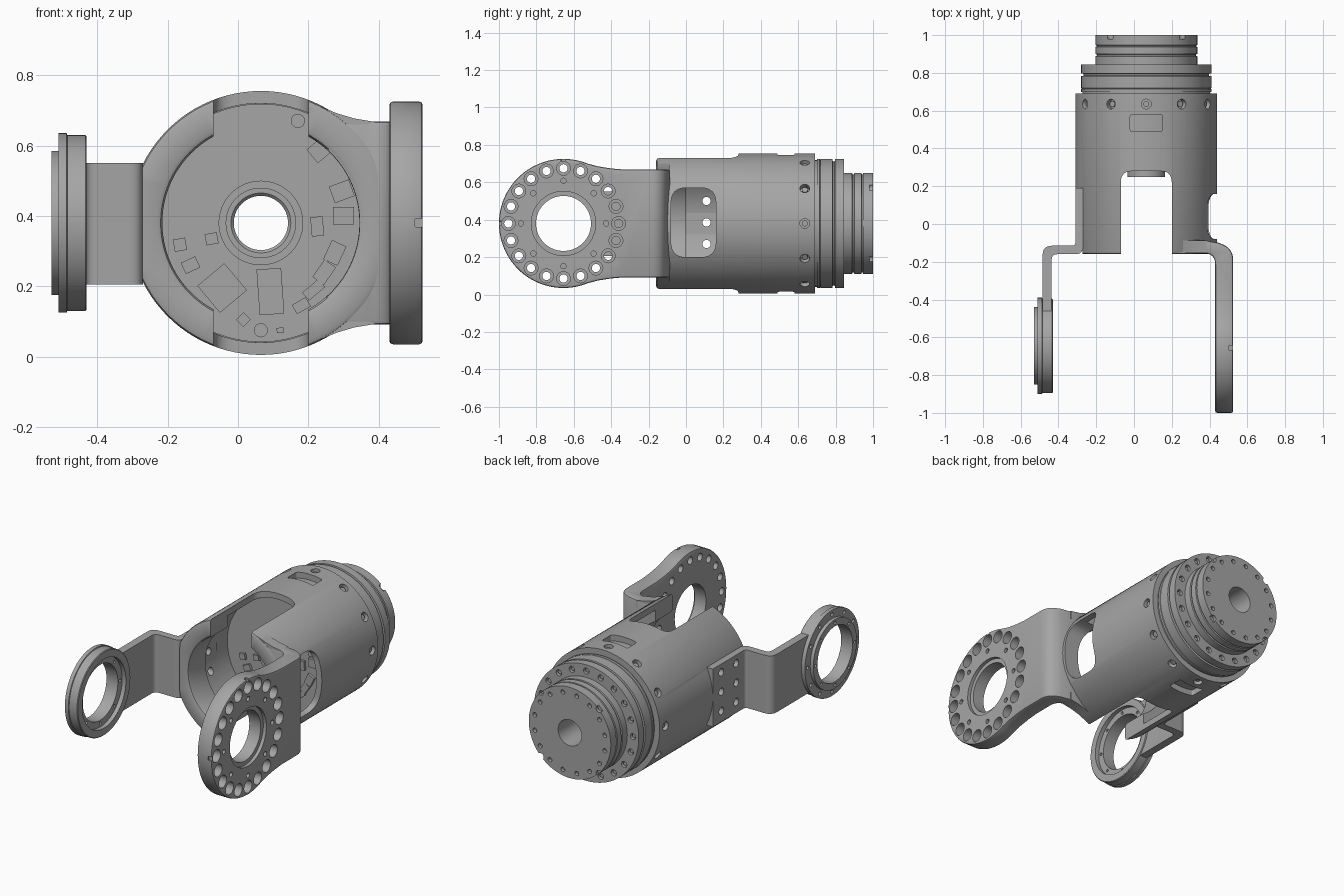
import bpy, bmesh
from math import sin, cos, tan, pi, radians
from mathutils import Vector, Matrix

cube = bpy.data.objects.get("Cube")
if cube:
    bpy.data.objects.remove(cube, do_unlink=True)

grey = bpy.data.materials.new("machined grey")
grey.use_nodes = True
grey.diffuse_color = (0.38, 0.38, 0.38, 1)
grey.node_tree.nodes["Principled BSDF"].inputs["Base Color"].default_value = (0.38, 0.38, 0.38, 1)

CX, CZ = 0.065, 0.38          # body axis, running along y
BIG_Y, SMALL_Y = -0.655, -0.645   # ring centres


def finish(name, bm):
    bmesh.ops.recalc_face_normals(bm, faces=bm.faces)
    mesh = bpy.data.meshes.new(name)
    bm.to_mesh(mesh)
    bm.free()
    mesh.materials.append(grey)
    ob = bpy.data.objects.new(name, mesh)
    bpy.context.collection.objects.link(ob)
    return ob


def place(axis, a, b, t):
    return {"X": (t, a, b), "Y": (a, t, b), "Z": (a, b, t)}[axis]


def rounded(corners, steps=6):
    """Polygon from (x, y) or (x, y, fillet radius) corners."""
    out = []
    for i, c in enumerate(corners):
        p = Vector(c[:2])
        if len(c) < 3:
            out.append(p)
            continue
        d1 = (Vector(corners[i - 1][:2]) - p).normalized()
        d2 = (Vector(corners[(i + 1) % len(corners)][:2]) - p).normalized()
        t = c[2] / tan(d1.angle(d2) / 2)
        for k in range(steps + 1):
            u = k / steps
            out.append(p + d1 * t * (1 - u) ** 2 + d2 * t * u ** 2)
    return out


def rect(x0, x1, y0, y1, r):
    return rounded([(x0, y0, r), (x1, y0, r), (x1, y1, r), (x0, y1, r)])


def prism(name, axis, pts, lo, hi):
    bm = bmesh.new()
    ends = [[bm.verts.new(place(axis, p[0], p[1], t)) for p in pts] for t in (lo, hi)]
    for e in ends:
        bm.faces.new(e)
    for i in range(len(pts)):
        bm.faces.new((ends[0][i - 1], ends[0][i], ends[1][i], ends[1][i - 1]))
    return finish(name, bm)


def lathe(name, axis, ca, cb, profile, n=96):
    """Closed (radius, position) profile turned about an axis."""
    bm = bmesh.new()
    rings = [[bm.verts.new(place(axis, ca + r * cos(2 * pi * k / n), cb + r * sin(2 * pi * k / n), t))
              for k in range(n)] for r, t in profile]
    for i in range(len(rings)):
        for k in range(n):
            bm.faces.new((rings[i - 1][k - 1], rings[i - 1][k], rings[i][k], rings[i][k - 1]))
    return finish(name, bm)


def rods(name, items, seg=20):
    """Cylinders from (start, end, radius)."""
    bm = bmesh.new()
    for a, b, r in items:
        a, b = Vector(a), Vector(b)
        m = Matrix.Translation((a + b) / 2) @ (b - a).to_track_quat("Z", "Y").to_matrix().to_4x4()
        bmesh.ops.create_cone(bm, cap_ends=True, segments=seg, radius1=r, radius2=r,
                              depth=(b - a).length, matrix=m)
    return finish(name, bm)


def circle_rods(name, axis, ca, cb, radius, count, lo, hi, r, start=0.0):
    items = []
    for k in range(count):
        a = start + 2 * pi * k / count
        u, v = ca + radius * cos(a), cb + radius * sin(a)
        items.append((place(axis, u, v, lo), place(axis, u, v, hi), r))
    return rods(name, items)


def apply(ob, mod):
    bpy.context.view_layer.objects.active = ob
    bpy.ops.object.modifier_apply(modifier=mod.name)


def boolean(ob, tool, op="DIFFERENCE"):
    mod = ob.modifiers.new("cut", "BOOLEAN")
    mod.operation, mod.solver, mod.object = op, "EXACT", tool
    apply(ob, mod)
    bpy.data.objects.remove(tool, do_unlink=True)


def bevel(ob, width):
    mod = ob.modifiers.new("edge", "BEVEL")
    mod.width, mod.segments, mod.limit_method, mod.angle_limit = width, 2, "ANGLE", radians(40)
    apply(ob, mod)


def side_window():
    return prism("cutter", "X", rect(-0.08, 0.16, 0.2, 0.57, 0.08), 0.2, 0.7)


# Hollow body with a thick front lip
body = lathe("body_shell", "Y", CX, CZ, [
    (0.28, -0.145), (0.285, -0.155), (0.295, -0.16), (0.36, -0.16), (0.371, -0.155), (0.375, -0.145),
    (0.375, 0.69), (0.34, 0.69), (0.34, 0), (0.28, 0)])
boolean(body, prism("cutter", "Z", rect(-0.07, 0.2, -0.4, 0.28, 0.06), -0.3, 1))
boolean(body, side_window())
boolean(body, prism("cutter", "Z", rect(-0.02, 0.15, 0.49, 0.58, 0.012), -0.3, 1))
boolean(body, prism("cutter", "X", rect(-0.4, 0.19, 0.205, 0.55, 0.01), -0.6, -0.272))
boolean(body, rods("cutter", [((-0.5, 0.11, z), (0, 0.11, z), 0.022) for z in (0.27, 0.385, 0.5)]))


def radial(r0, r1, rad):
    return [((CX + r0 * cos(a), 0.635, CZ + r0 * sin(a)), (CX + r1 * cos(a), 0.635, CZ + r1 * sin(a)), rad)
            for a in (pi * k / 6 for k in range(12))]


boolean(body, rods("cutter", radial(0.3, 0.42, 0.026)))
rods("body_screws", radial(0.33, 0.36, 0.016), 12)

# Drive unit inside and behind the body
drive = lathe("drive_unit", "Y", CX, CZ, [
    (0.077, 0.29), (0.3385, 0.29), (0.3385, 0.7), (0.345, 0.7), (0.345, 0.715), (0.34, 0.717), (0.345, 0.72),
    (0.345, 0.783), (0.332, 0.785), (0.332, 0.795), (0.345, 0.797), (0.345, 0.845),
    (0.27, 0.845), (0.27, 0.888), (0.262, 0.89), (0.262, 0.898), (0.27, 0.9),
    (0.27, 0.938), (0.262, 0.94), (0.262, 0.945), (0.27, 0.947), (0.27, 1), (0.077, 1)])
boolean(drive, circle_rods("cutter", "Y", CX, CZ, 0.308, 20, 0.825, 0.9, 0.018))
boolean(drive, circle_rods("cutter", "Y", CX, CZ, 0.235, 16, 0.98, 1.1, 0.013, pi / 16))
boolean(drive, circle_rods("cutter", "Y", CX, CZ, 0.272, 4, 0.98, 1.1, 0.02, pi / 4))
circle_rods("rear_screws", "Y", CX, CZ, 0.308, 20, 0.82, 0.835, 0.011)

# Hub and circuit board parts inside
lathe("front_hub", "Y", CX, CZ, [(0.077, 0.3), (0.12, 0.3), (0.12, 0.28), (0.1, 0.28), (0.1, 0.25),
                                 (0.085, 0.25), (0.077, 0.258)])
chips = [(-0.165, 0.318, 0.035, 0.035, 10), (-0.075, 0.335, 0.035, 0.032, 10), (-0.135, 0.26, 0.045, 0.035, 25),
         (-0.045, 0.195, 0.1, 0.1, 40), (0.092, 0.185, 0.07, 0.13, 4), (0.225, 0.37, 0.035, 0.055, 5),
         (0.275, 0.295, 0.045, 0.06, -25), (0.245, 0.24, 0.04, 0.06, -35), (0.215, 0.19, 0.03, 0.06, -50),
         (0.18, 0.145, 0.045, 0.03, 30), (0.015, 0.105, 0.03, 0.03, 45), (0.12, 0.075, 0.02, 0.015, 5),
         (0.23, 0.585, 0.05, 0.05, 40), (0.295, 0.47, 0.06, 0.05, 20), (0.3, 0.4, 0.06, 0.05, 0)]
for i, (x, z, w, h, deg) in enumerate(chips):
    c, s = cos(radians(deg)), sin(radians(deg))
    pts = [(x + u * w / 2 * c - v * h / 2 * s, z + u * w / 2 * s + v * h / 2 * c)
           for u, v in ((-1, -1), (1, -1), (1, 1), (-1, 1))]
    prism("board_chip_%d" % (i + 1), "Y", pts, 0.275, 0.292)
rods("board_screws", [((x, 0.275, z), (x, 0.3, z), 0.02) for x, z in ((0.17, 0.67), (0.065, 0.075))])

# Left arm: bent section trimmed by its side outline
arm = prism("left_arm", "Z", rounded([
    (0.25, -0.155), (0.43, -0.155, 0.06), (0.43, -1.1), (0.525, -1.1), (0.525, -0.13, 0.09),
    (0.45, -0.1), (0.37, -0.085), (0.25, -0.085)]), -0.1, 0.9)
arc = [(BIG_Y + 0.345 * cos(radians(a)), CZ + 0.345 * sin(radians(a))) for a in range(68, 293, 4)]
neck = [(-0.47, 0.075), (-0.4, 0.086), (-0.33, 0.092), (0, 0.092)]
outline = arc + neck + [(y, 2 * CZ - z) for y, z in reversed(neck)]
boolean(arm, prism("cutter", "X", outline, 0, 0.8), "INTERSECT")
bevel(arm, 0.01)
boolean(arm, rods("cutter", [((CX, -0.3, CZ), (CX, 0.1, CZ), 0.281)], 96))
boolean(arm, rods("cutter", [((0.3, BIG_Y, CZ), (0.7, BIG_Y, CZ), 0.147)], 64))
boolean(arm, rods("cutter", [((0.505, BIG_Y, CZ), (0.7, BIG_Y, CZ), 0.172)], 64))
boolean(arm, circle_rods("cutter", "X", BIG_Y, CZ, 0.295, 20, 0.3, 0.7, 0.022))
boolean(arm, circle_rods("cutter", "X", BIG_Y, CZ, 0.295, 20, 0.475, 0.7, 0.037))
boolean(arm, circle_rods("cutter", "X", BIG_Y, CZ, 0.228, 8, 0.5, 0.7, 0.014))
boolean(arm, prism("cutter", "Z", rect(0.503, 0.6, BIG_Y - 0.012, BIG_Y + 0.012, 0.004), 0.715, 0.8))
boolean(arm, prism("cutter", "Y", rect(0.503, 0.6, CZ - 0.012, CZ + 0.012, 0.004), -1.1, -0.99))

# Blends between the body and the left arm
blend = [(0.18, 0.735), (0.23, 0.713), (0.28, 0.692), (0.33, 0.677), (0.39, 0.667), (0.39, 0.62), (0.25, 0.64)]
for name, flip in (("upper_blend", False), ("lower_blend", True)):
    pts = [(x, 2 * CZ - z if flip else z) for x, z in blend]
    prism(name, "Y", [p for p in pts if p[0] > 0.2], -0.154, -0.087)

# Right bracket: bent strip screwed to the body
bracket = prism("right_bracket", "Z", rounded([
    (-0.31, 0.19), (-0.31, -0.115, 0.02), (-0.484, -0.115, 0.05), (-0.484, SMALL_Y),
    (-0.436, SMALL_Y), (-0.436, -0.16, 0.03), (-0.27, -0.16, 0.04), (-0.27, 0.19)]), 0.205, 0.55)
boolean(bracket, rods("cutter", [((-0.6, SMALL_Y, CZ), (-0.3, SMALL_Y, CZ), 0.21)], 64))
boolean(bracket, rods("cutter", [((-0.5, 0.11, z), (0, 0.11, z), 0.022) for z in (0.27, 0.385, 0.5)]))
boolean(bracket, rods("cutter", [((-0.4, -0.03, z), (-0.285, -0.03, z), 0.022) for z in (0.27, 0.385, 0.5)]))

# Right ring with stepped flange
ring = lathe("right_ring", "X", SMALL_Y, CZ, [
    (0.246, -0.43), (0.25, -0.434), (0.25, -0.485), (0.255, -0.487), (0.255, -0.51), (0.205, -0.51),
    (0.205, -0.53), (0.165, -0.53), (0.165, -0.455), (0.205, -0.455), (0.205, -0.43)])
boolean(ring, circle_rods("cutter", "X", SMALL_Y, CZ, 0.23, 12, -0.6, -0.495, 0.011))
boolean(ring, circle_rods("cutter", "X", SMALL_Y, CZ, 0.185, 8, -0.6, -0.4, 0.009))

# Smooth curved faces, keep edges sharp
for ob in bpy.context.scene.objects:
    ob.select_set(ob.type == "MESH")
bpy.context.view_layer.objects.active = body
bpy.ops.object.shade_smooth_by_angle(angle=radians(30))
